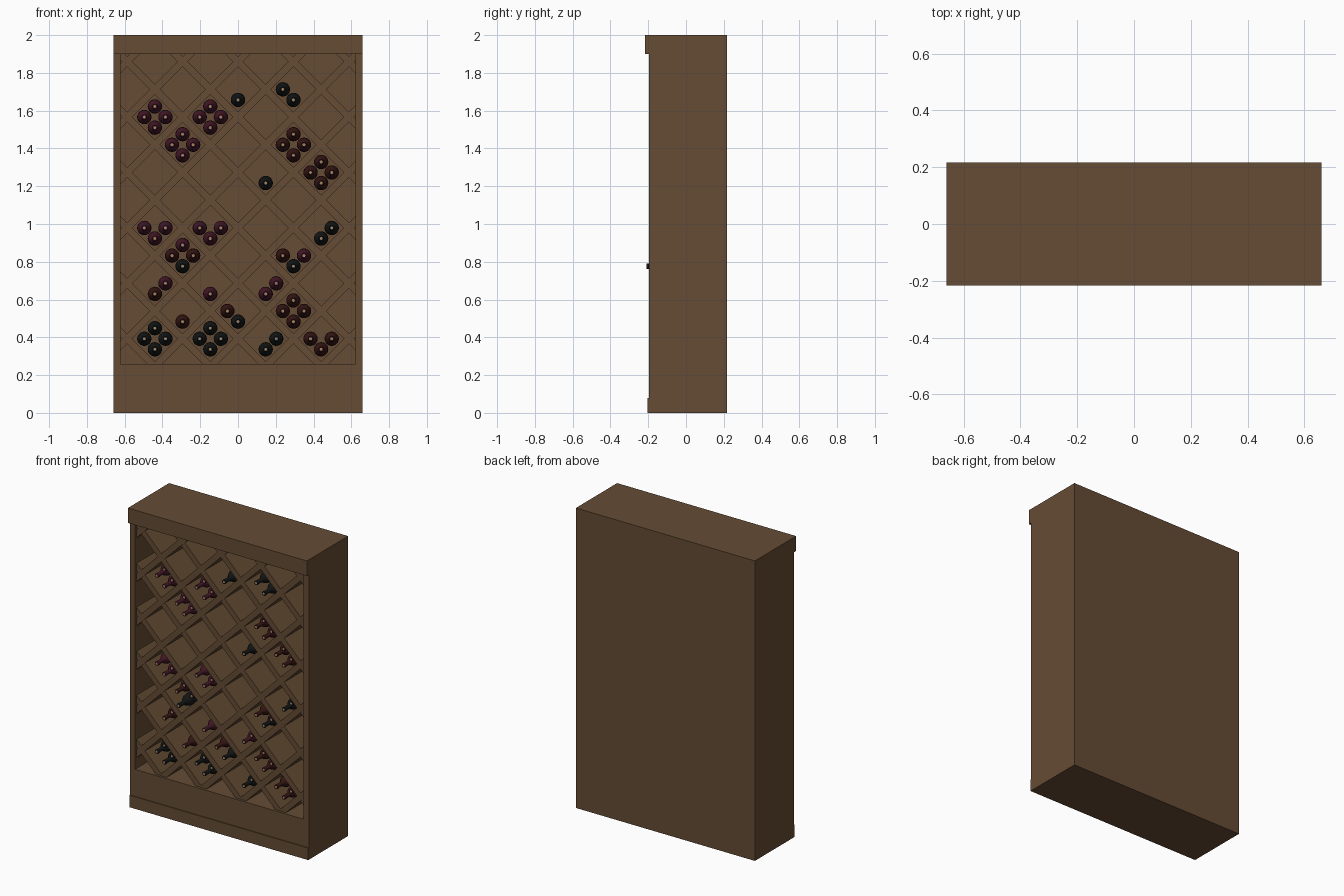
import bpy, bmesh, math
from mathutils import Vector, Matrix

if "Cube" in bpy.data.objects:
    bpy.data.objects.remove(bpy.data.objects["Cube"])

P = 0.1467          # half pitch of the diamond lattice
Z0 = 0.3925         # height of the lowest row of cell centres
X_IN, Z_LO, Z_HI = 0.622, 0.26, 1.90


def material(name, rgb):
    m = bpy.data.materials.new(name)
    m.diffuse_color = (*rgb, 1)
    m.use_nodes = True
    m.node_tree.nodes["Principled BSDF"].inputs["Base Color"].default_value = m.diffuse_color
    return m


WOOD = material("wood", (0.13, 0.072, 0.034))
CORK = material("cork", (0.35, 0.24, 0.14))
GLASS = {
    "P": material("plum_glass", (0.05, 0.008, 0.017)),
    "R": material("red_brown_glass", (0.032, 0.007, 0.006)),
    "K": material("black_glass", (0.006, 0.007, 0.007)),
}


def add_object(name, mesh):
    ob = bpy.data.objects.new(name, mesh)
    bpy.context.collection.objects.link(ob)
    return ob


def finish(bm, name, mats):
    bmesh.ops.recalc_face_normals(bm, faces=bm.faces)
    me = bpy.data.meshes.new(name)
    bm.to_mesh(me)
    bm.free()
    for m in mats:
        me.materials.append(m)
    return me


def box_bm(lo, hi):
    lo, hi = Vector(lo), Vector(hi)
    bm = bmesh.new()
    bmesh.ops.create_cube(bm, size=1, matrix=Matrix.Translation((lo + hi) / 2)
                          @ Matrix.Diagonal((*(hi - lo), 1)))
    return bm


def box(name, lo, hi):
    return add_object(name, finish(box_bm(lo, hi), name, [WOOD]))


# Carcass
for side, s in (("left", -1), ("right", 1)):
    a, b = sorted((s * X_IN, s * 0.66))
    box(side + "_side", (a, -0.197, 0.08), (b, 0.217, Z_HI))
box("back_panel", (-X_IN, 0.197, Z_LO), (X_IN, 0.217, Z_HI))
box("bottom_rail", (-X_IN, -0.197, 0.08), (X_IN, 0.217, Z_LO))
box("plinth", (-0.66, -0.203, 0), (0.66, 0.217, 0.08))
box("cornice", (-0.66, -0.217, Z_HI), (0.66, 0.217, 2.0))


# Diagonal lattice boards, trimmed to the opening
def lattice_board(name, z, sign, front):
    bm = box_bm((-2.5, front, -0.019), (2.5, 0.197, 0.019))
    bm.transform(Matrix.Translation((0, 0, z))
                 @ Matrix.Rotation(sign * math.pi / 4, 4, 'Y'))
    for co, no in (((X_IN, 0, 0), (1, 0, 0)), ((-X_IN, 0, 0), (-1, 0, 0)),
                   ((0, 0, Z_HI), (0, 0, 1)), ((0, 0, Z_LO), (0, 0, -1))):
        r = bmesh.ops.bisect_plane(bm, geom=bm.verts[:] + bm.edges[:] + bm.faces[:],
                                   plane_co=co, plane_no=no, clear_outer=True)
        cut = [e for e in r["geom_cut"] if isinstance(e, bmesh.types.BMEdge)]
        if cut:
            bmesh.ops.holes_fill(bm, edges=cut)
    if bm.faces:
        add_object(name, finish(bm, name, [WOOD]))
    else:
        bm.free()


for k in range(-3, 9):
    z = Z0 + 2 * k * P
    lattice_board(f"rising_board_{k + 3}", z, -1, -0.182)
    lattice_board(f"falling_board_{k + 3}", z, 1, -0.180)


# Bottle: lathed profile (radius, y), neck towards the front
PROFILE = [(0, 0.14), (0.030, 0.15), (0.036, 0.147), (0.038, 0.14), (0.038, -0.035),
           (0.036, -0.052), (0.029, -0.067), (0.019, -0.078), (0.0135, -0.088),
           (0.0125, -0.135), (0.0145, -0.137), (0.0145, -0.146), (0.0125, -0.149),
           (0.0075, -0.149)]


def bottle_mesh(name, glass):
    n = 20
    bm = bmesh.new()
    path = [bm.verts.new((r, y, 0)) for r, y in PROFILE]
    edges = [bm.edges.new(p) for p in zip(path, path[1:])]
    bmesh.ops.spin(bm, geom=path + edges, cent=(0, 0, 0), axis=(0, 1, 0),
                   angle=2 * math.pi, steps=n, use_merge=False, use_duplicate=False)
    bmesh.ops.remove_doubles(bm, verts=bm.verts, dist=1e-5)
    rim = [e for e in bm.edges if e.is_boundary]
    for f in bmesh.ops.holes_fill(bm, edges=rim)["faces"]:
        f.material_index = 1
    for f in bm.faces:
        f.smooth = True
    for e in bm.edges:
        if len(e.link_faces) == 2 and e.calc_face_angle(0) > math.radians(40):
            e.smooth = False
    return finish(bm, name, [glass, CORK])


MESH = {c: bottle_mesh("bottle_" + c, g) for c, g in GLASS.items()}
SLOT = {"L": (-1, 0), "T": (0, 1), "R": (1, 0), "B": (0, -1)}

# Filled cells: column, row, slots, glass per slot
CELLS = [
    (-3, 8, "LTRB", "PPPP"), (-1, 8, "LTRB", "PPPP"), (-2, 7, "LTRB", "PPPP"),
    (0, 9, "B", "K"), (2, 9, "LB", "KK"), (2, 7, "LTRB", "RRRR"),
    (3, 6, "LTRB", "RRRR"), (1, 6, "B", "K"), (-3, 4, "LRB", "PPP"),
    (-1, 4, "LRB", "PPP"), (3, 4, "RB", "KK"), (-2, 3, "LTRB", "RPRK"),
    (2, 3, "LRB", "RPK"), (-3, 2, "RB", "PR"), (-1, 2, "B", "P"),
    (1, 2, "RB", "PP"), (-2, 1, "B", "R"), (0, 1, "LB", "RK"),
    (2, 1, "LTRB", "RRRR"), (-3, 0, "LTRB", "KKKK"), (-1, 0, "LTRB", "KKKK"),
    (1, 0, "RB", "KK"), (3, 0, "LRB", "RRR"),
]
count = 0
for i, j, slots, colours in CELLS:
    for s, c in zip(slots, colours):
        dx, dz = SLOT[s]
        count += 1
        ob = add_object(f"bottle_{count}", MESH[c])
        pulled = (i, j, s) == (-2, 3, "B")      # one bottle sticks out
        ob.location = (i * P + 0.056 * dx, -0.061 if pulled else 0,
                       Z0 + j * P + 0.056 * dz)
